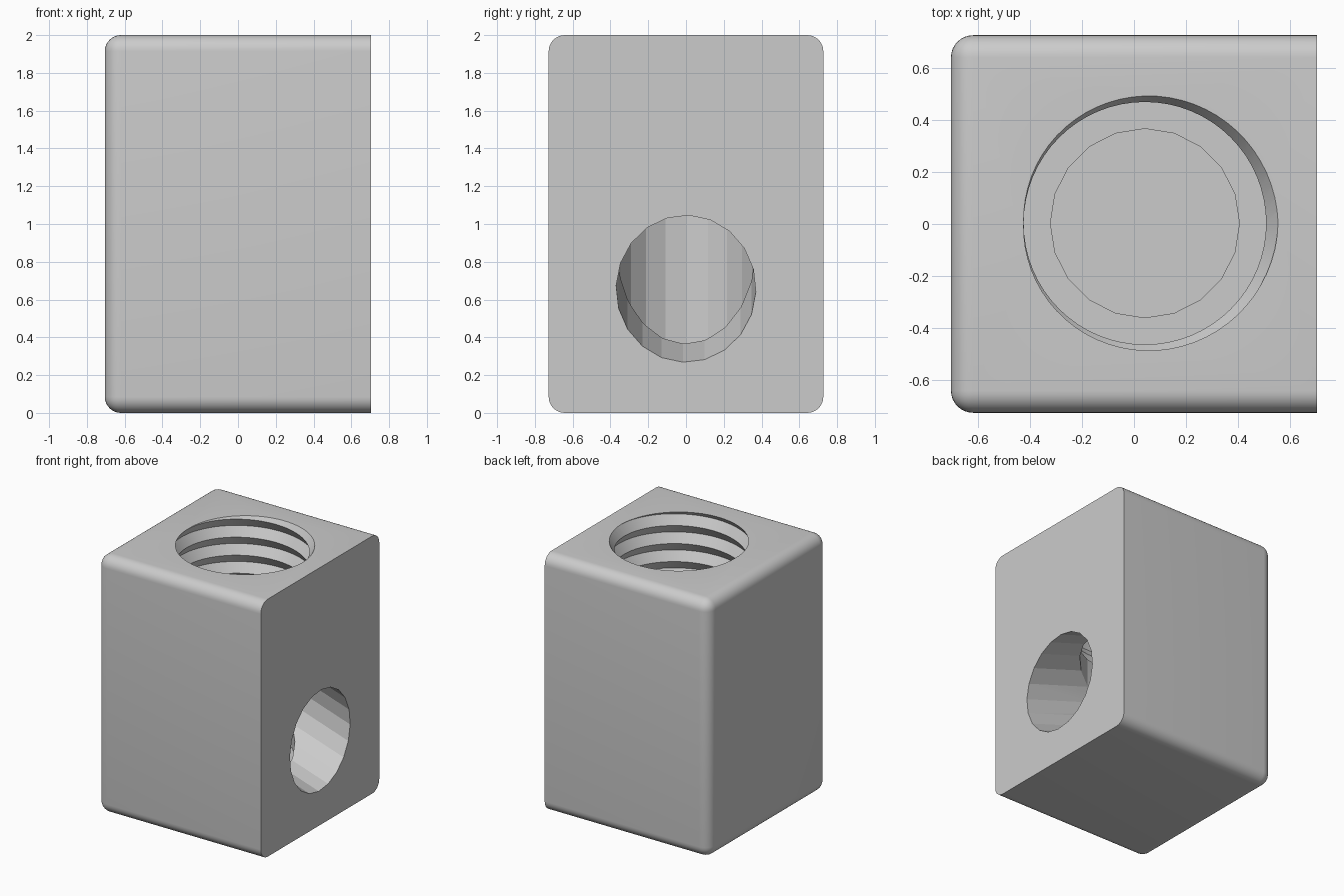
import bpy, bmesh, math
from mathutils import Vector, Matrix

if "Cube" in bpy.data.objects:
    bpy.data.objects.remove(bpy.data.objects["Cube"])

HX, HY, H = 0.705, 0.727, 2.0      # block half sizes and height
CX, CY = 0.042, 0.003              # vertical hole axis
LEDGE, PITCH = 1.2, 0.14           # thread bottom and pitch


def make_object(name, bm):
    bmesh.ops.recalc_face_normals(bm, faces=bm.faces[:])
    mesh = bpy.data.meshes.new(name)
    bm.to_mesh(mesh)
    bm.free()
    ob = bpy.data.objects.new(name, mesh)
    bpy.context.collection.objects.link(ob)
    return ob


def cylinder(name, radius, depth, matrix, sides=20):
    bm = bmesh.new()
    bmesh.ops.create_cone(bm, cap_ends=True, segments=sides, radius1=radius,
                          radius2=radius, depth=depth, matrix=matrix)
    return make_object(name, bm)


# Block: every edge rounded except around the sharp right face
bm = bmesh.new()
bmesh.ops.create_cube(bm, size=1, matrix=Matrix.Translation((0, 0, H / 2))
                      @ Matrix.Diagonal((2 * HX, 2 * HY, H, 1)))
soft = [e for e in bm.edges if min(v.co.x for v in e.verts) < 0]
bmesh.ops.bevel(bm, geom=soft, offset=0.085, segments=8, profile=0.5, affect='EDGES')
block = make_object("block", bm)

# Threaded cutter: helical V profile, trimmed flat at both ends
bm = bmesh.new()
n, lo, hi = 64, -16, 6
rows = {}
for k in range(lo, hi + 1):
    r = 0.513 if k % 2 == 0 else 0.467
    for i in range(n):
        a = math.tau * i / n
        rows[i, k] = bm.verts.new((CX + r * math.cos(a), CY + r * math.sin(a),
                                   H + PITCH * (i / n + k / 2)))
for k in range(lo, hi):
    for i in range(n):
        j, s = ((i + 1), 0) if i + 1 < n else (0, 2)
        if k + 1 + s <= hi:
            a, b, c, d = rows[i, k], rows[j, k + s], rows[j, k + 1 + s], rows[i, k + 1]
            bm.faces.new((a, b, c))
            bm.faces.new((a, c, d))
for z, up in ((LEDGE, -1), (H + 0.1, 1)):
    bmesh.ops.bisect_plane(bm, geom=bm.verts[:] + bm.edges[:] + bm.faces[:],
                           plane_co=(0, 0, z), plane_no=(0, 0, up), clear_outer=True)
    rim = [e for e in bm.edges if e.is_boundary and
           all(abs(v.co.z - z) < 1e-4 for v in e.verts)]
    bmesh.ops.contextual_create(bm, geom=rim)
thread = make_object("thread_cutter", bm)

# Plain bore below the thread
bore_floor, bore_top = 0.365, LEDGE + 0.1
bore = cylinder("bore_cutter", 0.364, bore_top - bore_floor,
                Matrix.Translation((CX, CY, (bore_floor + bore_top) / 2)))

# Side hole sloping down towards the right face
tilt = math.radians(18)
axis = Vector((math.cos(tilt), 0, -math.sin(tilt)))
start = Vector((HX, 0, 0.657)) - axis * (HX - 0.05) / math.cos(tilt)
length = 1.0
side = cylinder("side_hole_cutter", 0.37, length,
                Matrix.Translation(start + axis * length / 2)
                @ Matrix.Rotation(math.pi / 2 + tilt, 4, 'Y')
                @ Matrix.Rotation(math.radians(-2.5), 4, 'Z'))

# Cut the holes
bpy.context.view_layer.objects.active = block
for cutter in (thread, bore, side):
    mod = block.modifiers.new(cutter.name, 'BOOLEAN')
    mod.operation, mod.solver, mod.object = 'DIFFERENCE', 'EXACT', cutter
    bpy.ops.object.modifier_apply(modifier=mod.name)
    bpy.data.objects.remove(cutter)

# Plain grey, smooth only across the fine fillets and thread
grey = bpy.data.materials.new("plain_grey")
grey.diffuse_color = (0.6, 0.6, 0.6, 1)
grey.use_nodes = True
grey.node_tree.nodes["Principled BSDF"].inputs["Base Color"].default_value = grey.diffuse_color
block.data.materials.clear()
block.data.materials.append(grey)
bpy.ops.object.select_all(action='DESELECT')
block.select_set(True)
bpy.ops.object.shade_smooth_by_angle(angle=math.radians(15))
